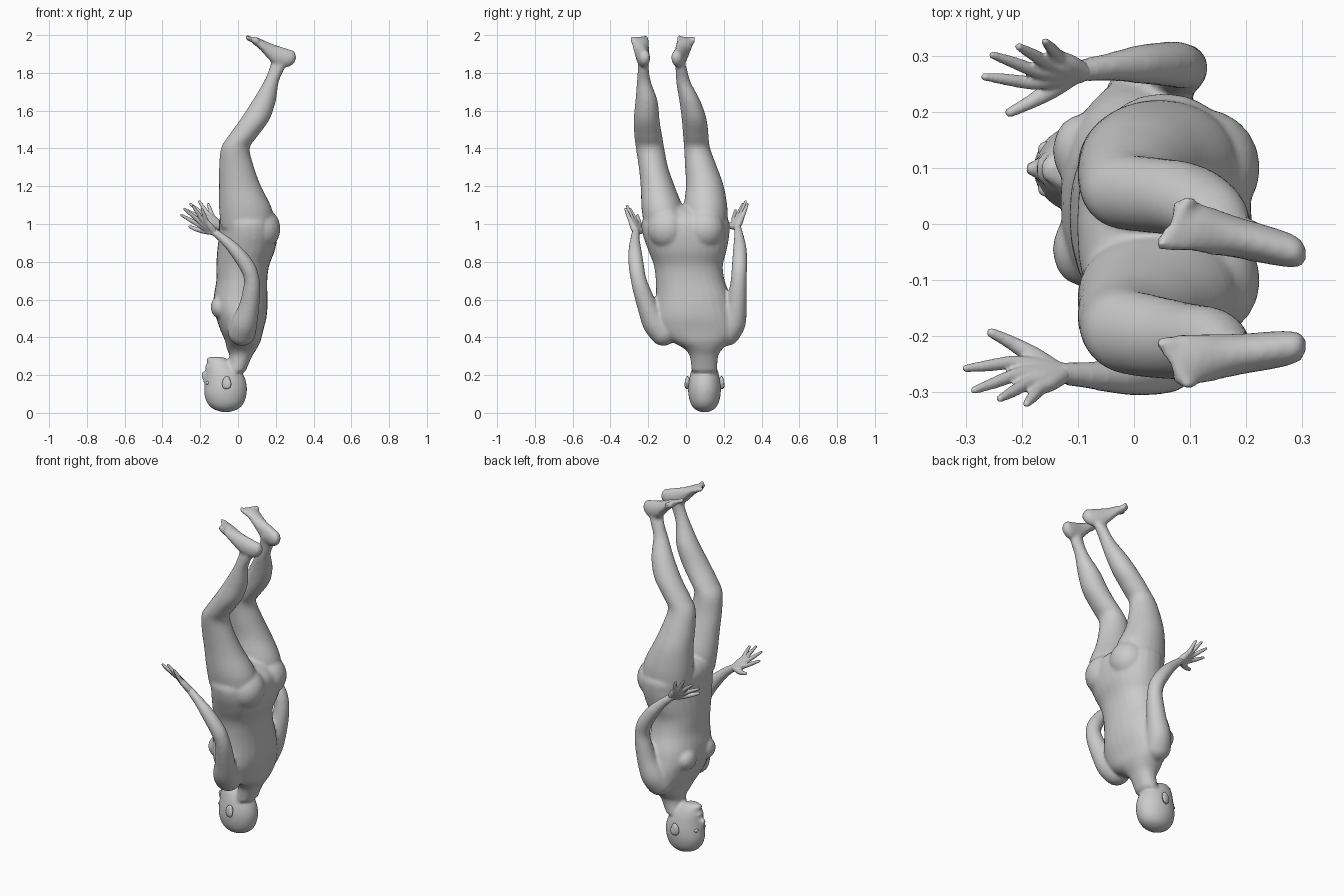
import bpy, bmesh, math
from mathutils import Vector, Matrix

if "Cube" in bpy.data.objects:
    bpy.data.objects.remove(bpy.data.objects["Cube"])

N = 28


def spline(rows, steps=4):
    """Catmull-Rom interpolation of number rows."""
    out = []
    for i in range(len(rows) - 1):
        p = [rows[max(0, min(len(rows) - 1, i + k))] for k in (-1, 0, 1, 2)]
        for s in range(steps):
            t = s / steps
            out.append([0.5 * (2 * b + (c - a) * t + (2 * a - 5 * b + 4 * c - d) * t * t
                               + (3 * b - a - 3 * c + d) * t ** 3) for a, b, c, d in zip(*p)])
    out.append(list(rows[-1]))
    return out


def loft(bm, rows, side, axis=None, power=1.0):
    """Skin rows of (x, y, z, radius along side, radius across)."""
    rows = spline(rows)
    rings = []
    for i, r in enumerate(rows):
        a, b = rows[max(i - 1, 0)], rows[min(i + 1, len(rows) - 1)]
        t = Vector(axis) if axis else (Vector(b[:3]) - Vector(a[:3])).normalized()
        u = Vector(side)
        u = (u - t * u.dot(t)).normalized()
        v = t.cross(u)
        ring = []
        for k in range(N):
            c, s = math.cos(2 * math.pi * k / N), math.sin(2 * math.pi * k / N)
            c = math.copysign(abs(c) ** power, c)
            s = math.copysign(abs(s) ** power, s)
            ring.append(bm.verts.new(Vector(r[:3]) + u * r[3] * c + v * r[4] * s))
        rings.append(ring)
    for p, q in zip(rings, rings[1:]):
        for k in range(N):
            bm.faces.new((p[k], p[(k + 1) % N], q[(k + 1) % N], q[k]))
    bm.faces.new(rings[0][::-1])
    bm.faces.new(rings[-1])


def stack(bm, rows, power=1.0):
    """Horizontal sections given as (z, x front, x back, y low, y high)."""
    loft(bm, [((a + b) / 2, (c + d) / 2, z, (b - a) / 2, (d - c) / 2) for z, a, b, c, d in rows],
         (1, 0, 0), (0, 0, 1), power)


def tube(bm, rows):
    """Round limb from (x, y, z, radius) rows, closed by round ends."""
    loft(bm, [(*r, r[3]) for r in rows], (0, 1, 0))
    for r in (rows[0], rows[-1]):
        blob(bm, r[:3], (r[3],) * 3)


def blob(bm, centre, radii, tilt=0.0):
    m = Matrix.Translation(centre) @ Matrix.Rotation(tilt, 4, 'Y') @ Matrix.Diagonal((*radii, 1))
    bmesh.ops.create_uvsphere(bm, u_segments=20, v_segments=14, radius=1, matrix=m)


def finish(bm, name, voxel=None, smooth=0):
    bmesh.ops.recalc_face_normals(bm, faces=bm.faces)
    me = bpy.data.meshes.new(name)
    bm.to_mesh(me)
    bm.free()
    ob = bpy.data.objects.new(name, me)
    bpy.context.collection.objects.link(ob)
    for p in me.polygons:
        p.use_smooth = True
    if voxel:
        m = ob.modifiers.new("blend", 'REMESH')
        m.mode = 'VOXEL'
        m.voxel_size = voxel
        m.use_smooth_shade = True
        s = ob.modifiers.new("soften", 'SMOOTH')
        s.factor = 0.5
        s.iterations = smooth
    return ob


body = bmesh.new()

# torso and neck, upside down
stack(body, [(.22, -.06, .04, .03, .165), (.30, -.045, .075, .02, .17), (.34, -.06, .10, -.01, .195),
             (.38, -.068, .12, -.08, .235), (.43, -.09, .132, -.14, .27), (.50, -.115, .15, -.165, .265),
             (.56, -.13, .156, -.165, .25), (.62, -.128, .156, -.16, .235), (.70, -.115, .155, -.16, .205),
             (.78, -.115, .165, -.17, .195), (.86, -.11, .195, -.2, .215), (.95, -.1, .21, -.23, .23),
             (1.02, -.1, .2, -.23, .225), (1.07, -.07, .15, -.16, .15), (1.10, 0, .09, -.05, .05)], .9)
for y in (-.045, .13):
    blob(body, (-.095, y, .56), (.05, .065, .06))
for y in (-.1, .1):
    blob(body, (.125, y, .975), (.1, .105, .11))

# legs: shared side profile, separate widths
profile = [(.98, -.09, .19), (1.08, -.1, .18), (1.2, -.1, .122), (1.3, -.1, .085), (1.4, -.09, .062),
           (1.46, -.055, .1), (1.55, .01, .165), (1.65, .075, .2), (1.75, .135, .215),
           (1.82, .165, .245), (1.88, .18, .27)]
widths = {
    -1: [(-.22, -.01), (-.235, -.015), (-.24, -.06), (-.25, -.095), (-.265, -.115), (-.273, -.125),
         (-.277, -.14), (-.268, -.15), (-.26, -.185), (-.255, -.197), (-.25, -.195)],
    1: [(.0, .22), (-.012, .22), (0, .2), (-.005, .165), (-.01, .128), (-.015, .12),
        (-.022, .11), (-.035, .077), (-.052, .025), (-.055, .005), (-.07, -.015)]}
for w in widths.values():
    stack(body, [(*p, *q) for p, q in zip(profile, w)])

# feet and toes
for s, heel, ball in ((-1, -.222, -.243), (1, -.045, -.003)):
    rows = [(.306, 1.87, 1.895, .012), (.295, 1.85, 1.916, .026), (.26, 1.83, 1.928, .033),
            (.2, 1.84, 1.947, .036), (.16, 1.875, 1.962, .04), (.12, 1.92, 1.98, .045),
            (.085, 1.95, 1.99, .045), (.07, 1.96, 1.99, .036)]
    loft(body, [(x, heel + (ball - heel) * (.27 - x) / .17, (a + b) / 2, w, (b - a) / 2)
                for x, a, b, w in rows], (0, 1, 0), (-1, 0, 0))
    for k in range(5):
        y = ball + s * (-.033 + .0185 * k)
        r = .0135 if k == 0 else .0095
        tube(body, [(.1, y, 1.965, r), (.075 + .007 * k, y + s * .001, 1.974, r),
                    (.05 + .011 * k, y + s * .003, 1.986, r)])

# arms
arm_y = {-1: (-.12, -.165, -.203, -.235, -.252, -.262, -.27, -.27, -.265),
         1: (.215, .25, .267, .276, .28, .284, .285, .28, .272)}
for s, ys in arm_y.items():
    dx, dz = (0, 0) if s < 0 else (.033, .022)
    arm = [(.02, .43, .075), (.035, .48, .068), (.058, .56, .054), (.072, .65, .046), (.072, .71, .041),
           (.052, .77, .041), (-.005, .85, .036), (-.07, .915, .026), (-.135, .965, .02)]
    tube(body, [(x + dx * i / 8, y, z + dz * i / 8, r) for i, ((x, z, r), y) in enumerate(zip(arm, ys))])

# head and nose
head_y = .098
stack(body, [(.004, -.085, -.045, head_y - .02, head_y + .02)] +
      [(z, a, b, head_y - w, head_y + w) for z, a, b, w in
       [(.02, -.13, .0, .052), (.05, -.162, .03, .074), (.10, -.179, .046, .086), (.15, -.177, .046, .086),
        (.20, -.172, .03, .077), (.24, -.168, .0, .065), (.27, -.16, -.035, .05), (.295, -.145, -.075, .03)]])
tube(body, [(-.168, head_y, .15, .010), (-.178, head_y, .18, .011), (-.182, head_y, .205, .014)])
blob(body, (-.163, head_y, .243), (.013, .026, .012))
blob(body, (-.145, head_y, .28), (.022, .028, .018))
finish(body, "body", .009, 5)

# ears
ears = bmesh.new()
for s in (-1, 1):
    blob(ears, (-.062, head_y + s * .09, .16), (.022, .014, .036), .2)
    blob(ears, (-.052, head_y + s * .098, .15), (.017, .008, .024), .2)
finish(ears, "ears", .004, 3)

# eyes
eyes = bmesh.new()
for s in (-1, 1):
    blob(eyes, (-.157, head_y + s * .034, .158), (.014, .015, .011))
finish(eyes, "eyes")

# hands: each finger runs from wrist over knuckle to tip
fingers = [((-.215, -.247, 1.0), (-.305, -.258, 1.05)), ((-.207, -.268, 1.017), (-.29, -.298, 1.085)),
           ((-.188, -.283, 1.022), (-.242, -.313, 1.10)), ((-.167, -.293, 1.015), (-.193, -.322, 1.085))]
for s, name in ((-1, "right_hand"), (1, "left_hand")):
    hand = bmesh.new()

    def place(p, r):
        return (*p, r) if s < 0 else (p[0] + .033, .005 - p[1], p[2] + .025, r)

    for knuckle, tip in fingers:
        k, t = Vector(knuckle), Vector(tip)
        wrist = Vector((-.125, -.265, .957)).lerp(k, .05)
        tube(hand, [place(wrist, .018), place(wrist.lerp(k, .55), .017), place(k, .0125),
                    place(k.lerp(t, .5), .0105), place(t.lerp(k, .06), .007)])
    tube(hand, [place((-.14, -.262, .96), .018), place((-.18, -.235, .965), .017),
                place((-.218, -.212, .972), .0125), place((-.254, -.194, .985), .009)])
    finish(hand, name, .004, 4)
